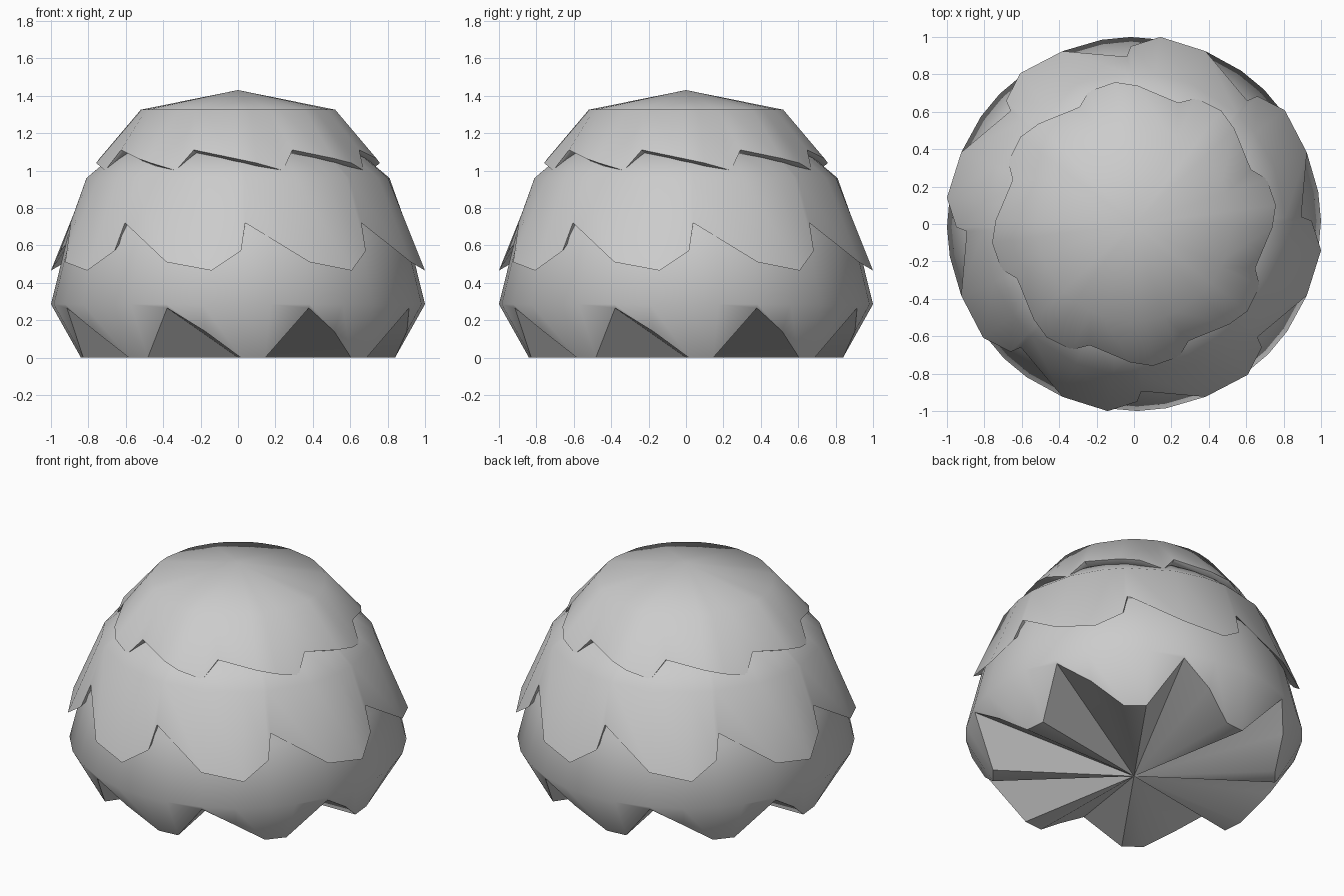
import bpy, bmesh, math

if "Cube" in bpy.data.objects:
    bpy.data.objects.remove(bpy.data.objects["Cube"])

LOBES = 8


def tier(name, angles, rings, top, bottom=None, smooth=50):
    """Leafy skirt: every ring lists (radius, height) for each column of one
    lobe (a single pair is repeated); the lobe is repeated eight times."""
    bm = bmesh.new()
    loops = []
    for ring in rings:
        if len(ring) == 1:
            ring = ring * len(angles)
        loop = []
        for i in range(LOBES):
            for a, (r, z) in zip(angles, ring):
                t = math.radians(a + i * 360 / LOBES)
                loop.append(bm.verts.new((r * math.cos(t), r * math.sin(t), z)))
        loops.append(loop)
    n = len(loops[0])
    for a, b in zip(loops, loops[1:]):
        for i in range(n):
            j = (i + 1) % n
            bm.faces.new((a[i], b[i], b[j], a[j]))
    # fans closing the top and the bottom
    for z, loop in ((top, loops[0]), (bottom, loops[-1])):
        if z is not None:
            c = bm.verts.new((0, 0, z))
            for i in range(n):
                bm.faces.new((c, loop[i], loop[(i + 1) % n]))
    bmesh.ops.recalc_face_normals(bm, faces=bm.faces)
    me = bpy.data.meshes.new(name)
    bm.to_mesh(me)
    bm.free()
    ob = bpy.data.objects.new(name, me)
    bpy.context.collection.objects.link(ob)
    bpy.ops.object.select_all(action='DESELECT')
    ob.select_set(True)
    bpy.context.view_layer.objects.active = ob
    bpy.ops.object.shade_smooth_by_angle(angle=math.radians(smooth))
    return ob


def lip(edge, dr, dz):
    return [(r - dr, z + dz) for r, z in edge]


# crown with short skewed leaf tips
crown = [(0.69, 1.11), (0.74, 1.065), (0.765, 1.04), (0.75, 1.0)]
tier("crown_leaves", (-20, -1.5, 7.5, 18.7),
     [[(0.52, 1.325)], crown, lip(crown, 0.04, -0.015), [(0.55, 1.09)]], 1.43)

# middle skirt with long overlapping leaves
middle = [(0.895, 0.72), (1.0, 0.51), (1.01, 0.465), (0.95, 0.57)]
tier("middle_leaves", (-42.5, -22.5, -8, 1),
     [[(0.62, 1.12)], [(0.81, 0.96)], middle, [(0.84, 0.7)]], 1.14)

# lower skirt, closed underneath by a folded fan
tier("lower_leaves", (-22.5, -11, 1, 10),
     [[(0.78, 0.9)], [(0.91, 0.65)], [(1.0, 0.285)],
      [(0.99, 0.265), (0.92, 0.14), (0.84, 0.0), (0.84, 0.0)]],
     0.95, 0.0)
